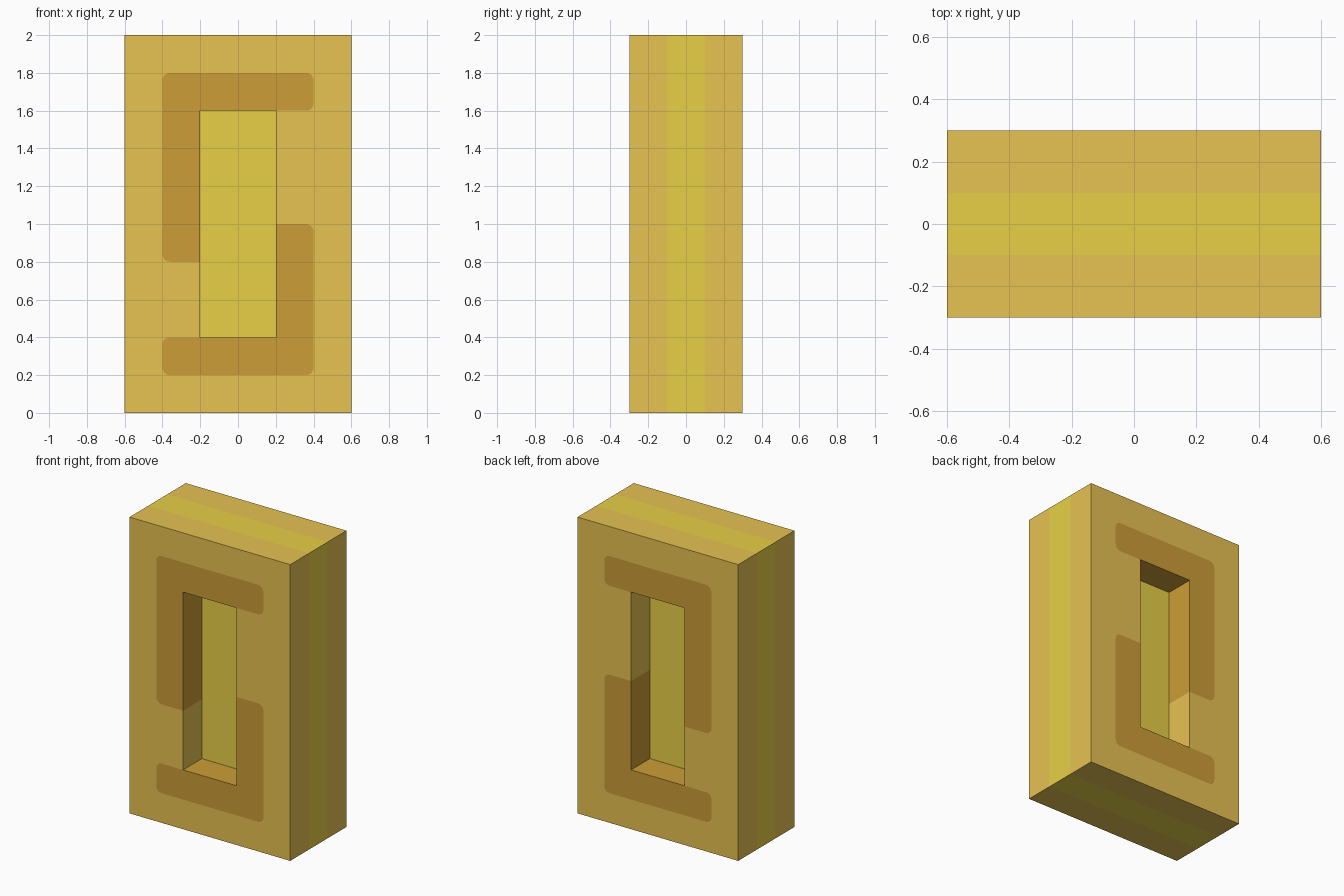
import bpy, bmesh, math
from mathutils import Vector
from mathutils.geometry import delaunay_2d_cdt

if "Cube" in bpy.data.objects:
    bpy.data.objects.remove(bpy.data.objects["Cube"])


def material(name, rgb):
    m = bpy.data.materials.new(name)
    lin = [((c / 255 + 0.055) / 1.055) ** 2.4 for c in rgb]
    m.diffuse_color = (*lin, 1.0)
    m.use_nodes = True
    m.node_tree.nodes["Principled BSDF"].inputs["Base Color"].default_value = m.diffuse_color
    return m


light = material("light tan", (232, 195, 82))
dark = material("dark tan", (204, 157, 55))
yellow = material("olive yellow", (231, 208, 71))


def outline(points, radius=0.04, steps=5):
    """Profile with rounded corners; points are (x, z, rounded)."""
    out = []
    for i, (x, z, rounded) in enumerate(points):
        p = Vector((x, z))
        if not rounded:
            out.append(p)
            continue
        a = (Vector(points[i - 1][:2]) - p).normalized() * radius
        b = (Vector(points[(i + 1) % len(points)][:2]) - p).normalized() * radius
        for k in range(steps + 1):
            t = k / steps * math.pi / 2
            out.append(p + a * (1 - math.sin(t)) + b * (1 - math.cos(t)))
    return out


def add_object(name, bm, mats):
    me = bpy.data.meshes.new(name)
    bm.to_mesh(me)
    bm.free()
    for m in mats:
        me.materials.append(m)
    ob = bpy.data.objects.new(name, me)
    bpy.context.collection.objects.link(ob)


# Front profiles, counter-clockwise: border, window, two inlaid bands
loops = [
    outline([(-.6, 0, 0), (.6, 0, 0), (.6, 2, 0), (-.6, 2, 0)]),
    outline([(-.2, .4, 0), (.2, .4, 0), (.2, 1.6, 0), (-.2, 1.6, 0)]),
    outline([(-.4, .8, 1), (-.2, .8, 0), (-.2, 1.6, 0), (.4, 1.6, 1),
             (.4, 1.8, 1), (-.4, 1.8, 1)]),
    outline([(-.4, .2, 1), (.4, .2, 1), (.4, 1.0, 1), (.2, 1.0, 0),
             (.2, .4, 0), (-.4, .4, 1)]),
]


def frame_slab(name, side):
    """Slab with a window; side is -1 for the front, 1 for the back."""
    pts, polys = [], []
    for lp in loops:
        polys.append(list(range(len(pts), len(pts) + len(lp))))
        pts += lp
    verts, _, faces, _, _, origin = delaunay_2d_cdt(pts, [], polys, 1, 1e-5)
    bm = bmesh.new()
    outer = [bm.verts.new((v.x, side * 0.3, v.y)) for v in verts]
    inner = [bm.verts.new((v.x, side * 0.1, v.y)) for v in verts]
    directed = {}
    for f, src in zip(faces, origin):
        if 1 in src:                      # window opening
            continue
        mat = int(2 in src or 3 in src)   # inlaid band
        bm.faces.new([outer[i] for i in f]).material_index = mat
        for a, b in zip(f, list(f[1:]) + [f[0]]):
            directed[a, b] = mat
    # Walls take the colour of the face they border
    for (a, b), mat in directed.items():
        if (b, a) not in directed:
            wall = bm.faces.new((outer[b], outer[a], inner[a], inner[b]))
            wall.material_index = mat
    bmesh.ops.delete(bm, geom=[v for v in bm.verts if not v.link_faces],
                     context='VERTS')
    if side > 0:
        bmesh.ops.reverse_faces(bm, faces=bm.faces[:])
    add_object(name, bm, [light, dark])


frame_slab("front_slab", -1)
frame_slab("back_slab", 1)

# Middle layer, visible in the windows and as a stripe around the edge
bm = bmesh.new()
bmesh.ops.create_cube(bm, size=1)
for v in bm.verts:
    v.co = (v.co.x * 1.2, v.co.y * 0.2, v.co.z * 2 + 1)
add_object("core_layer", bm, [yellow])
